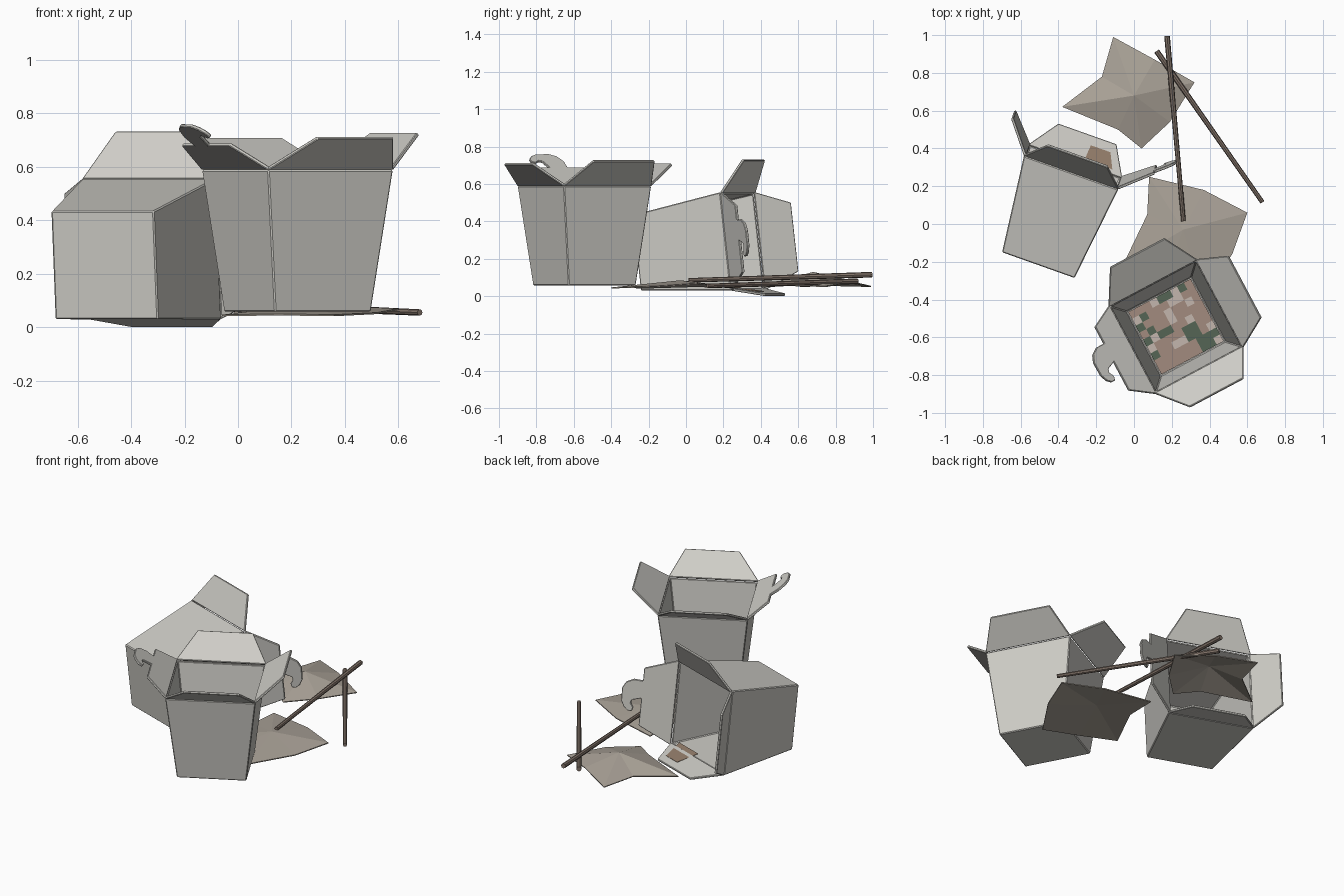
import bpy, random
from math import radians
from mathutils import Matrix, Vector

if "Cube" in bpy.data.objects:
    bpy.data.objects.remove(bpy.data.objects["Cube"])

random.seed(4)
BASE, RIM, HEIGHT, CARD = 0.2035, 0.265, 0.53, 0.014
Z = Vector((0, 0, 1))


def material(name, r, g, b):
    m = bpy.data.materials.new(name)
    m.diffuse_color = (r, g, b, 1)
    m.use_nodes = True
    m.node_tree.nodes["Principled BSDF"].inputs["Base Color"].default_value = m.diffuse_color
    return m


card = material("card", 0.62, 0.61, 0.57)
paper = material("paper", 0.40, 0.36, 0.31)
wood = material("wood", 0.22, 0.17, 0.14)
sauce = material("sauce", 0.30, 0.21, 0.15)
foods = [material("noodle", 0.36, 0.26, 0.21), material("pale", 0.55, 0.47, 0.42),
         material("greens", 0.09, 0.13, 0.09)]


def sheet(name, verts, faces, mats, matrix=Matrix(), thick=CARD, bevel=0.0):
    """Thin panel object; thickness goes to the inner side of the faces."""
    me = bpy.data.meshes.new(name)
    me.from_pydata(verts, [], faces)
    for m in mats:
        me.materials.append(m)
    ob = bpy.data.objects.new(name, me)
    bpy.context.collection.objects.link(ob)
    ob.matrix_world = matrix
    s = ob.modifiers.new("thickness", 'SOLIDIFY')
    s.thickness, s.offset = thick, -1
    if bevel:
        b = ob.modifiers.new("edge", 'BEVEL')
        b.width, b.segments = bevel, 1
    return ob


# Locking tab outline: (along the hinge, beyond the flap edge)
HOOK = [(.01, 0), (.03, .055), (.05, .06), (.075, .043), (.1, .05), (.1, .075),
        (.08, .1), (.045, .118), (-.035, .12), (-.075, .1), (-.1, .055), (-.1, 0)]


def carton(name, matrix, flaps):
    """Tapered carton; each flap is (side, u0, u1, out, up, has_hook)."""
    verts = [(x * h, y * h, z) for h, z in ((BASE, 0), (RIM, HEIGHT))
             for x, y in ((-1, -1), (1, -1), (1, 1), (-1, 1))]
    faces = [(3, 2, 1, 0)] + [(i, (i + 1) % 4, (i + 1) % 4 + 4, i + 4) for i in range(4)]
    sheet(name + "_body", verts, faces, [card], matrix, CARD, 0.005)
    for side, u0, u1, out, up, has_hook in flaps:
        o = Vector(side)
        t = Z.cross(o)
        hinge = o * RIM + Z * HEIGHT
        slope = o * out + Z * up
        tip = hinge + slope
        pts = [hinge - t * RIM, hinge + t * RIM, tip + t * u1]
        if has_hook:
            pts += [tip + t * u + slope.normalized() * d for u, d in HOOK]
        pts.append(tip + t * u0)
        sheet(name + ("_hook_flap" if has_hook else "_flap"), pts,
              [range(len(pts))], [card], matrix, CARD, 0.003)


# Standing carton
LEFT, RIGHT, FRONT, BACK = (-1, 0, 0), (1, 0, 0), (0, -1, 0), (0, 1, 0)
stand = Matrix.Translation((0.2225, -0.543, 0.058)) @ Matrix.Rotation(radians(28), 4, 'Z')
carton("standing_carton", stand, [
    (FRONT, -.135, .185, .15, .115, False),
    (RIGHT, -.17, .20, .16, .13, False),
    (BACK, -.165, .16, .18, .11, False),
    (LEFT, -.20, .18, .12, .09, True)])

# Carton lying on its side, opening to the back
x_axis = Vector((-0.944, 0.335, 0)).normalized()
flat = Z.cross(x_axis) * -1
tilt = radians(6.6)
z_axis = Matrix.Rotation(tilt, 3, x_axis) @ flat
if z_axis.z < 0:
    z_axis = Matrix.Rotation(-tilt, 3, x_axis) @ flat
y_axis = z_axis.cross(x_axis)
lying = Matrix((x_axis, y_axis, z_axis)).transposed().to_4x4()
lying.translation = (-0.499, -0.196, 0.232)
carton("lying_carton", lying, [
    (BACK, -.165, .17, .165, .11, False),
    (FRONT, -.176, .15, .047, .155, False),
    (RIGHT, -.18, .19, .13, .155, False),
    (LEFT, -.18, .18, .155, .13, True)])

# Sauce stain on the lower flap of the lying carton
sheet("sauce_stain", [(-.23, -.244, .50), (-.04, -.244, .50), (-.05, -.280, .64), (-.16, -.280, .64)],
      [(3, 2, 1, 0)], [sauce], lying, 0.002)

# Patchy food layer on the floor of the standing carton
N = 9
grid = [(-.187 + .374 * i / N, -.187 + .374 * j / N, .024) for j in range(N + 1) for i in range(N + 1)]
cells = [(a, a + 1, a + N + 2, a + N + 1) for j in range(N) for i in range(N) for a in [j * (N + 1) + i]]
food = sheet("food", grid, cells, foods, stand, 0.008)
for p in food.data.polygons:
    p.material_index = random.choices((0, 1, 2), (5, 2, 2))[0]


# Creased napkins: 3 x 3 points, flat triangles meeting at the middle
def napkin(name, pts):
    faces = []
    for a in (0, 1, 3, 4):
        q = (a, a + 1, a + 4, a + 3)
        k = q.index(4)
        faces += [(q[k], q[(k + 1) % 4], q[(k + 2) % 4]), (q[k], q[(k + 2) % 4], q[(k + 3) % 4])]
    sheet(name, pts, faces, [paper], thick=0.006)


napkin("back_napkin", [
    (-.38, .62, .055), (-.085, .50, .07), (.04, .40, .052),
    (-.17, .78, .06), (0, .68, .13), (.19, .54, .06),
    (-.11, .99, .055), (.11, .87, .075), (.32, .75, .055)])
napkin("front_napkin", [
    (-.06, -.22, .047), (.15, -.32, .05), (.36, -.40, .047),
    (.07, .05, .055), (.26, -.03, .085), (.52, -.16, .055),
    (.08, .25, .05), (.37, .18, .06), (.60, .06, .07)])


# Chopsticks
def chopstick(name, start, end):
    a, b = Vector(start), Vector(end)
    bpy.ops.mesh.primitive_cone_add(vertices=8, radius1=.015, radius2=.012, depth=(b - a).length,
                                    location=(a + b) / 2,
                                    rotation=(b - a).to_track_quat('Z', 'Y').to_euler())
    ob = bpy.context.object
    ob.name = name
    ob.data.materials.append(wood)


chopstick("upper_chopstick", (.175, .995, .115), (.262, .015, .085))
chopstick("lower_chopstick", (.12, .915, .08), (.68, .115, .055))
